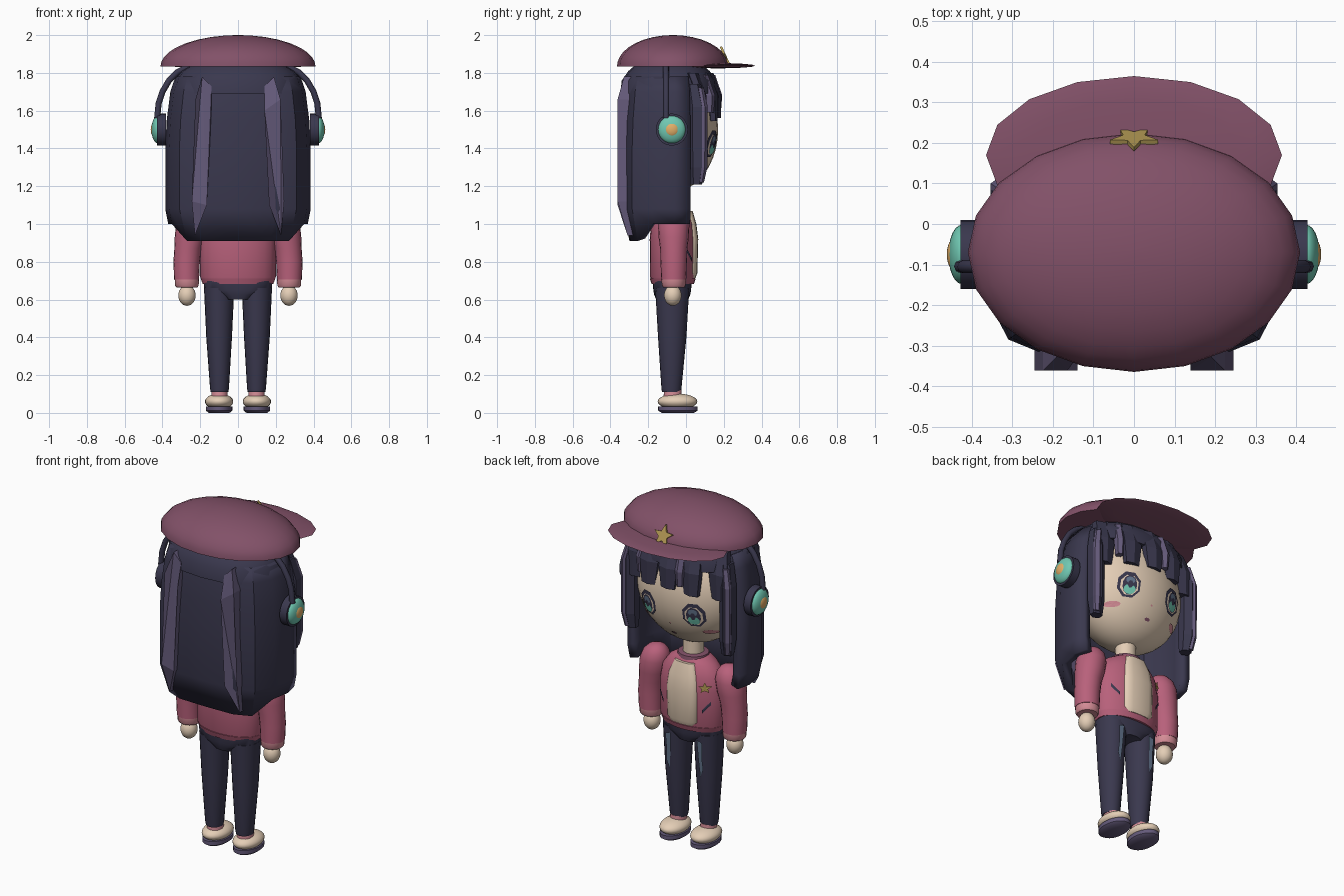
import bpy, bmesh, math
from mathutils import Matrix, Vector

cube = bpy.data.objects.get("Cube")
if cube:
    bpy.data.objects.remove(cube, do_unlink=True)


def material(name, rgb):
    lin = [((c / 255 + 0.055) / 1.055) ** 2.4 for c in rgb] + [1]
    m = bpy.data.materials.new(name)
    m.use_nodes = True
    m.diffuse_color = lin
    m.node_tree.nodes["Principled BSDF"].inputs["Base Color"].default_value = lin
    return m


NAVY = material("dark navy", (58, 56, 78))
LAVENDER = material("lavender", (100, 90, 122))
PLUM = material("plum", (130, 81, 104))
ROSE = material("rose", (184, 97, 123))
PINK = material("pale pink", (212, 140, 150))
SKIN = material("cream skin", (228, 206, 182))
TEAL = material("teal", (112, 200, 178))
ORANGE = material("orange", (226, 175, 105))
GOLD = material("gold", (180, 155, 85))
SLATE = material("slate blue", (100, 118, 142))


def finish(name, bm, mat, angle=40, outward=True):
    if outward:
        bmesh.ops.recalc_face_normals(bm, faces=bm.faces)
    me = bpy.data.meshes.new(name)
    bm.to_mesh(me)
    bm.free()
    me.materials.append(mat)
    if angle:
        me.shade_smooth()
        me.set_sharp_from_angle(angle=math.radians(angle))
    ob = bpy.data.objects.new(name, me)
    bpy.context.collection.objects.link(ob)
    return ob


def loft(name, rings, mat, segs=20, power=2, angle=40):
    """Closed stack of (super)elliptic rings: (x, y, z, rx, ry)."""
    bm = bmesh.new()
    prev = None
    for x, y, z, rx, ry in rings:
        ring = []
        for i in range(segs):
            t = 2 * math.pi * (i + (0.5 if segs < 12 else 0)) / segs
            c, s = math.cos(t), math.sin(t)
            px = math.copysign(abs(c) ** (2 / power), c)
            py = math.copysign(abs(s) ** (2 / power), s)
            ring.append(bm.verts.new((x + rx * px, y + ry * py, z)))
        if prev:
            for i in range(segs):
                j = (i + 1) % segs
                bm.faces.new((prev[i], prev[j], ring[j], ring[i]))
        else:
            bm.faces.new(ring)
        prev = ring
    bm.faces.new(prev)
    return finish(name, bm, mat, angle)


def ball(name, loc, size, mat, u=24, v=14):
    bm = bmesh.new()
    bmesh.ops.create_uvsphere(bm, u_segments=u, v_segments=v, radius=1,
                              matrix=Matrix.Translation(loc) @ Matrix.Diagonal((*size, 1)))
    return finish(name, bm, mat, 60)


def plate(name, pts, surface, off, mat):
    """Thin patch following a surface y = surface(x, z), facing +y."""
    bm = bmesh.new()
    n = len(pts)
    mid = (sum(p[0] for p in pts) / n, sum(p[1] for p in pts) / n)
    vs = [bm.verts.new((x, surface(x, z) + off, z)) for x, z in pts]
    c = bm.verts.new((mid[0], surface(*mid) + off, mid[1]))
    for i in range(n):
        bm.faces.new((c, vs[i], vs[(i + 1) % n]))
    bm.normal_update()
    bmesh.ops.reverse_faces(bm, faces=[f for f in bm.faces if f.normal.y < 0])
    return finish(name, bm, mat, 0, False)


def oval(cx, cz, rx, rz, n=12):
    return [(cx + rx * math.cos(2 * math.pi * (i + .5) / n),
             cz + rz * math.sin(2 * math.pi * (i + .5) / n)) for i in range(n)]


def star(cx, cz, r):
    return [(cx + (r if i % 2 == 0 else r * .45) * math.sin(math.pi * i / 5),
             cz + (r if i % 2 == 0 else r * .45) * math.cos(math.pi * i / 5)) for i in range(10)]


def face_y(x, z):
    return -.075 + .245 * math.sqrt(max(.02, 1 - (x / .33) ** 2 - ((z - 1.5) / .33) ** 2))


def chest_y(x, z):
    return -.07 + .122 * math.sqrt(max(.02, 1 - (x / .2) ** 2))


# Cap with brim and star
dome = [(0, -.07, 1.835 + .165 * math.sin(a), .41 * math.cos(a), .295 * math.cos(a))
        for a in [math.radians(d) for d in (0, 8, 17, 27, 37, 48, 59, 70, 80, 88)]]
loft("hat_dome", dome, PLUM)
ball("hat_brim", (0, .17, 1.838), (.365, .195, .014), PLUM, 16, 8)
bm = bmesh.new()
f = bm.faces.new([bm.verts.new((x, 0, z)) for x, z in star(0, 0, .062)])
ext = bmesh.ops.extrude_face_region(bm, geom=[f])
bmesh.ops.translate(bm, vec=(0, -.012, 0), verts=[v for v in ext["geom"] if isinstance(v, bmesh.types.BMVert)])
bmesh.ops.transform(bm, verts=bm.verts, matrix=Matrix.Translation((0, .216, 1.885)) @ Matrix.Rotation(math.radians(25), 4, 'X'))
finish("hat_star", bm, GOLD, 0)

# Head, neck and face
ball("head", (0, -.075, 1.5), (.33, .245, .33), SKIN, 32, 20)
loft("neck", [(0, -.07, 1.03, .058, .058), (0, -.07, 1.24, .055, .055)], SKIN)
for s, side in ((1, "left"), (-1, "right")):
    ex = s * .148
    plate(side + "_eye_outline", oval(ex, 1.425, .064, .076, 8), face_y, .005, NAVY)
    plate(side + "_eye_white", oval(ex, 1.42, .05, .059, 8), face_y, .007, SKIN)
    plate(side + "_eye_iris", oval(ex, 1.42, .038, .055), face_y, .009, NAVY)
    plate(side + "_eye_iris_light", oval(ex, 1.395, .031, .027), face_y, .011, TEAL)
    plate(side + "_eye_shine", oval(ex, 1.445, .024, .02), face_y, .011, SLATE)
    plate(side + "_eye_pupil", oval(ex, 1.422, .014, .022, 8), face_y, .013, NAVY)
    plate(side + "_blush", oval(s * .205, 1.315, .035, .015), face_y, .006, PINK)
plate("mouth", oval(0, 1.275, .018, .008, 8), face_y, .005, PLUM)
plate("nose", oval(0, 1.345, .006, .006, 6), face_y, .005, PINK)

# Hair crown under the hat
loft("hair_crown", [(0, -.09, 1.69, .345, .258), (0, -.09, 1.76, .335, .25),
                    (0, -.09, 1.81, .30, .215), (0, -.09, 1.84, .25, .18)], NAVY, 20, 2.3, 30)

# Long back hair: open curtain around the back and sides
plan = [(0, -.335), (.2, -.33), (.31, -.285), (.365, -.18), (.385, -.06), (.365, .025)]
plan = [(-x, y) for x, y in plan[:0:-1]] + plan
bm = bmesh.new()
prev = None
for z, k in ((1.78, .86), (1.7, .93), (1.55, .98), (1.4, 1), (1.08, 1), (.91, .87)):
    row = []
    for x, y in plan:
        low = 1.0 if z < 1 and y > -.2 else z
        kk = .96 if low == 1.0 else k
        row.append(bm.verts.new((x * kk, (y + .06) * kk - .06, low)))
    if prev:
        for i in range(len(plan) - 1):
            bm.faces.new((prev[i], row[i], row[i + 1], prev[i + 1]))
    prev = row
hair = finish("back_hair", bm, NAVY, 25, False)
mod = hair.modifiers.new("thickness", 'SOLIDIFY')
mod.thickness = .05
mod.offset = -1

# Pale strands down the back, and front side locks
for s, side in ((1, "left"), (-1, "right")):
    bm = bmesh.new()
    pts = [(.14, 1.73), (.19, 1.78), (.225, 1.66), (.245, 1.12), (.228, .94), (.165, 1.1), (.14, 1.6)]
    out = [bm.verts.new((s * x, -.328 if z > 1.7 else -.31 if z < 1 else -.362, z)) for x, z in pts]
    inn = [bm.verts.new((s * x, -.27, z)) for x, z in pts]
    bm.faces.new(out)
    bm.faces.new(inn)
    for i in range(len(pts)):
        j = (i + 1) % len(pts)
        bm.faces.new((out[i], out[j], inn[j], inn[i]))
    bmesh.ops.triangulate(bm, faces=[f for f in bm.faces if len(f.verts) > 4])
    finish(side + "_back_strand", bm, LAVENDER, 0)
    loft(side + "_side_lock", [(s * .30, .04, 1.74, .03, .04), (s * .315, .06, 1.62, .045, .05),
                               (s * .315, .06, 1.3, .045, .048), (s * .31, .055, 1.21, .035, .03)], NAVY, 6, 2, 0)
    loft(side + "_lock_stripe", [(s * .31, .07, 1.72, .02, .025), (s * .333, .085, 1.62, .024, .03),
                                 (s * .333, .085, 1.3, .024, .028), (s * .325, .075, 1.22, .018, .02)],
         LAVENDER, 6, 2, 0)

# Fringe
for i, x in enumerate((-.27, -.135, 0, .135, .27)):
    y = -.09 + .25 * math.sqrt(1 - (x / .37) ** 2)
    loft("fringe_%d" % (i + 1), [(x * .93, y - .05, 1.8, .06, .035), (x, y - .005, 1.68, .068, .032),
                                 (x * 1.02, y, 1.56 - abs(x) * .1, .05, .025)], NAVY, 6, 2, 0)
for i, x in enumerate((-.075, .205)):
    y = -.09 + .255 * math.sqrt(1 - (x / .37) ** 2)
    loft("fringe_stripe_%d" % (i + 1), [(x * .93, y - .04, 1.79, .025, .035), (x, y, 1.68, .028, .032),
                                        (x, y, 1.59, .02, .025)], LAVENDER, 6, 2, 0)

# Headphones
for s, side in ((1, "left"), (-1, "right")):
    bm = bmesh.new()
    bmesh.ops.create_cone(bm, cap_ends=True, segments=24, radius1=.085, radius2=.085, depth=.045,
                          matrix=Matrix.Translation((s * .405, -.075, 1.5)) @ Matrix.Rotation(math.pi / 2, 4, 'Y'))
    finish(side + "_ear_cushion", bm, NAVY)
    ball(side + "_ear_cup", (s * .425, -.075, 1.5), (.033, .073, .073), TEAL)
    ball(side + "_ear_cap", (s * .44, -.075, 1.5), (.022, .042, .042), ORANGE)
curve = bpy.data.curves.new("headband", 'CURVE')
curve.dimensions = '3D'
curve.bevel_depth = .016
curve.bevel_resolution = 2
sp = curve.splines.new('POLY')
half = [(.428, 1.56), (.42, 1.64), (.40, 1.70), (.365, 1.76), (.32, 1.805), (.25, 1.84), (.13, 1.87)]
path = [(-x, z) for x, z in half] + [(0, 1.88)] + half[::-1]
sp.points.add(len(path) - 1)
for p, (x, z) in zip(sp.points, path):
    p.co = (x, -.105, z, 1)
curve.materials.append(NAVY)
bpy.context.collection.objects.link(bpy.data.objects.new("headband", curve))

# Jacket, shirt, collar, badge and pockets
loft("jacket", [(0, -.07, .69, .188, .11), (0, -.07, .72, .2, .12), (0, -.07, .92, .2, .122),
                (0, -.07, 1.0, .185, .115), (0, -.07, 1.06, .14, .095), (0, -.07, 1.095, .08, .075)], ROSE, 24)
loft("jacket_hem", [(0, -.07, .682, .186, .112), (0, -.07, .712, .198, .122)], ROSE, 24)
loft("shirt_panel", [(0, .005, .715, .085, .046), (0, .01, .74, .1, .05), (0, .015, .92, .1, .05),
                     (0, .005, 1.0, .092, .05), (0, -.01, 1.07, .065, .045)], SKIN, 16, 3)
loft("collar", [(0, -.07, 1.075, .09, .085), (0, -.07, 1.1, .085, .08), (0, -.07, 1.105, .06, .06)], PLUM, 24)
plate("chest_badge", star(-.14, .95, .034), chest_y, .008, GOLD)
for s, side in ((1, "left"), (-1, "right")):
    plate(side + "_pocket", [(s * .125, .80), (s * .165, .85), (s * .165, .87), (s * .125, .82)], chest_y, .006, NAVY)
    # Sleeve, cuff and hand
    loft(side + "_sleeve", [(s * x, -.065, z, r, r) for x, z, r in
                            ((.235, 1.085, .015), (.237, 1.073, .045), (.24, 1.045, .07), (.245, 1.0, .083),
                             (.255, .93, .08), (.265, .87, .072), (.272, .80, .07), (.272, .705, .066))], ROSE)
    loft(side + "_cuff", [(s * .27, -.065, .665, .056, .056), (s * .271, -.065, .675, .063, .063),
                          (s * .271, -.065, .708, .064, .064)], PINK)
    ball(side + "_hand", (s * .27, -.07, .622), (.046, .046, .055), SKIN)
    # Trouser leg, knee patch, sock and shoe
    loft(side + "_leg", [(s * .098, -.077, .11, .046, .05), (s * .098, -.077, .13, .05, .053),
                         (s * .1, -.073, .4, .068, .075), (s * .1, -.073, .66, .08, .09)], NAVY)
    plate(side + "_leg_patch", [(s * .085, .63), (s * .12, .62), (s * .115, .52), (s * .12, .46),
                                (s * .1, .41), (s * .092, .5)],
          lambda x, z: -.073 + .075 + .06 * (z - .4), .006, SLATE)
    loft(side + "_sock", [(s * .098, -.07, .07, .045, .05), (s * .098, -.07, .12, .042, .046)], PINK)
    ball(side + "_shoe", (s * .1, -.045, .06), (.075, .105, .042), SKIN)
    loft(side + "_sole", [(s * .1, -.043, 0, .055, .085), (s * .1, -.043, .012, .07, .105),
                          (s * .1, -.043, .035, .07, .105)], LAVENDER, 24)
loft("hips", [(0, -.073, .6, .07, .085), (0, -.073, .625, .11, .095), (0, -.073, .65, .178, .1),
              (0, -.073, .7, .182, .104)], NAVY, 24, 2.5)
